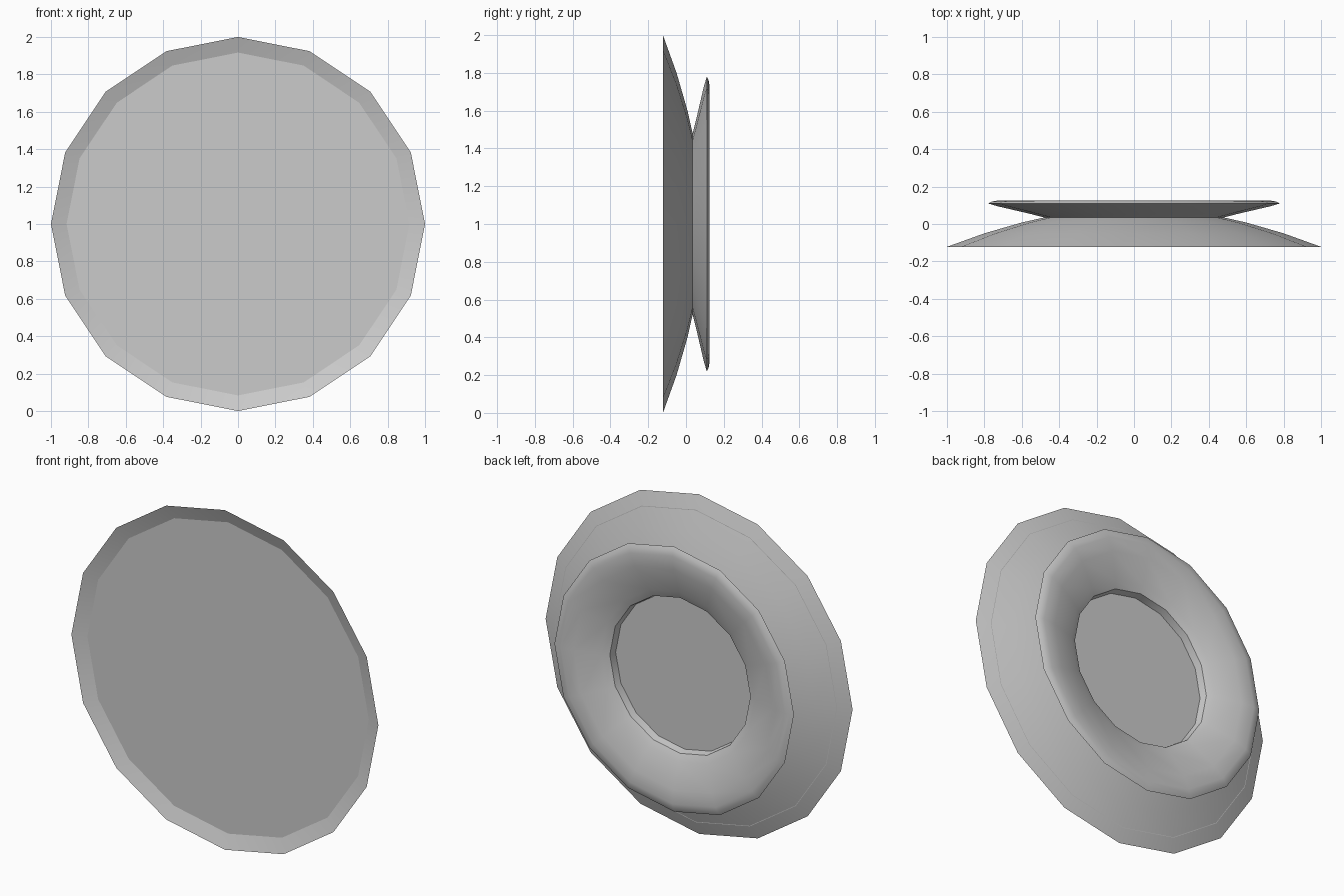
import bpy, bmesh, math

if "Cube" in bpy.data.objects:
    bpy.data.objects.remove(bpy.data.objects["Cube"])

SIDES = 16


def lathe(name, profile, cap=False):
    """Spin (radius, y) points about the y axis at z = 1; optionally fill the last ring."""
    bm = bmesh.new()
    rings = []
    for r, y in profile:
        ring = []
        for i in range(SIDES):
            a = 2 * math.pi * i / SIDES
            ring.append(bm.verts.new((r * math.cos(a), y, 1 + r * math.sin(a))))
        rings.append(ring)
    for a, b in zip(rings, rings[1:]):
        for i in range(SIDES):
            j = (i + 1) % SIDES
            bm.faces.new((a[i], b[i], b[j], a[j]))
    if cap:
        bm.faces.new(rings[-1])
    mesh = bpy.data.meshes.new(name)
    bm.to_mesh(mesh)
    bm.free()
    ob = bpy.data.objects.new(name, mesh)
    bpy.context.collection.objects.link(ob)
    bpy.ops.object.select_all(action='DESELECT')
    ob.select_set(True)
    bpy.context.view_layer.objects.active = ob
    bpy.ops.object.shade_smooth_by_angle(angle=math.radians(30))
    return ob


# Wide conical dish flaring towards the front
lathe("front_dish", [(1.0, -0.122), (0.8, -0.05), (0.6, 0.008), (0.48, 0.035)])

# Flat plate set just inside the dish's mouth
lathe("front_plate", [(0.92, -0.092)], cap=True)

# Rear flange: flares out from the waist, rolls over the rim, drops into the bowl
lathe("rear_flange", [(0.48, 0.035), (0.55, 0.053), (0.73, 0.095), (0.78, 0.11),
                      (0.76, 0.12), (0.73, 0.125), (0.65, 0.118), (0.5, 0.075),
                      (0.458, 0.055), (0.45, 0.012)])

# Flat plate closing the rear hole
lathe("rear_plate", [(0.45, 0.012)], cap=True)
